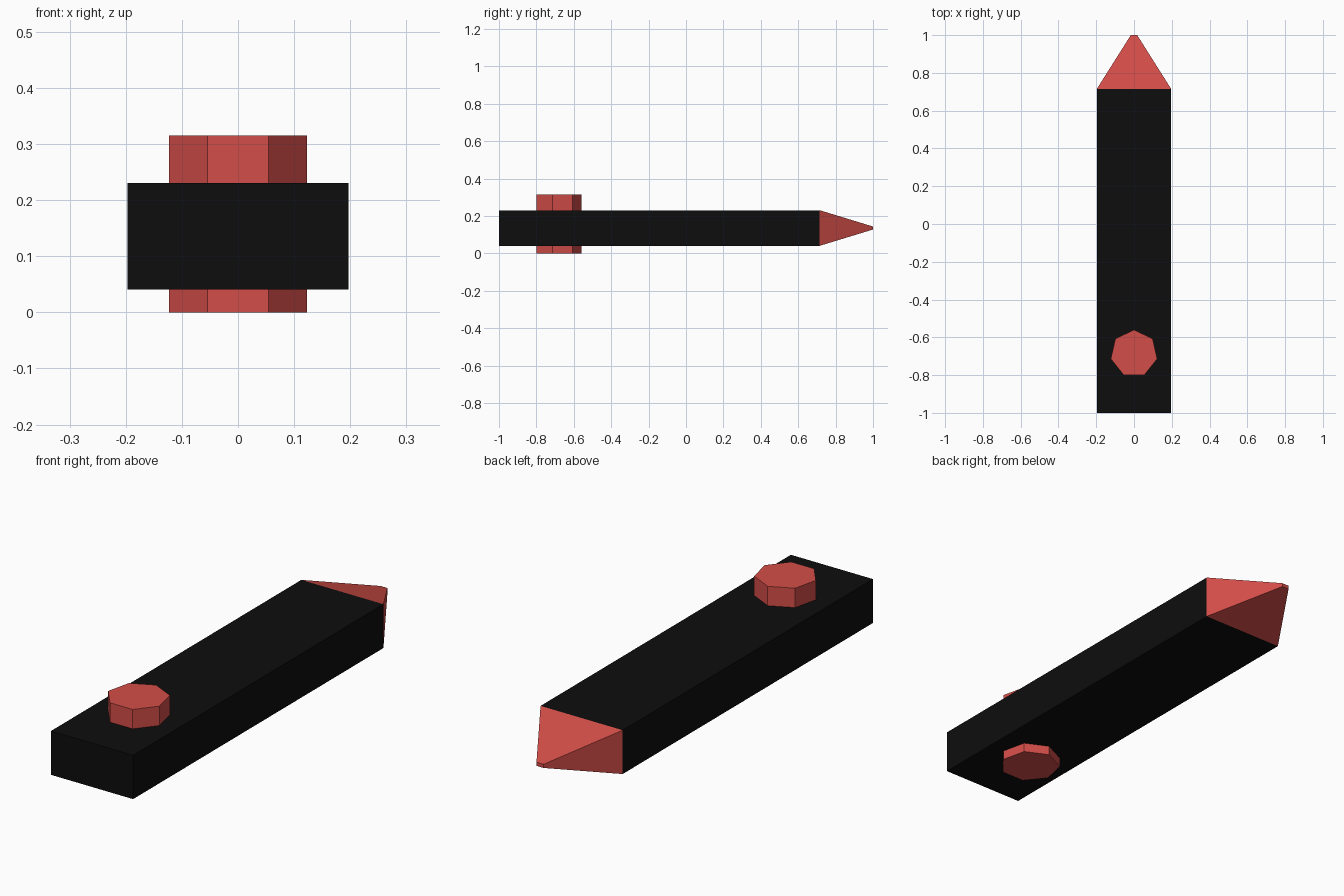
import bpy, bmesh, math
from mathutils import Matrix

if "Cube" in bpy.data.objects:
    bpy.data.objects.remove(bpy.data.objects["Cube"])


def material(name, rgb):
    m = bpy.data.materials.new(name)
    m.diffuse_color = (*rgb, 1)
    m.use_nodes = True
    m.node_tree.nodes["Principled BSDF"].inputs["Base Color"].default_value = m.diffuse_color
    return m


def add_object(name, bm, mat):
    bmesh.ops.recalc_face_normals(bm, faces=bm.faces)
    mesh = bpy.data.meshes.new(name)
    bm.to_mesh(mesh)
    bm.free()
    mesh.materials.append(mat)
    obj = bpy.data.objects.new(name, mesh)
    bpy.context.collection.objects.link(obj)
    return obj


def tapered_box(name, y0, half0, y1, half1, z, mat):
    """Box along y with (half width, half height) at each end."""
    bm = bmesh.new()
    bmesh.ops.create_cube(bm, size=2)
    for v in bm.verts:
        front = v.co.y < 0
        hx, hz = half0 if front else half1
        v.co = (v.co.x * hx, y0 if front else y1, z + v.co.z * hz)
    return add_object(name, bm, mat)


black = material("black", (0.004, 0.004, 0.004))
red = material("red", (0.65, 0.075, 0.065))

MID_Z = 0.136
HALF = (0.197, 0.095)

# Long flat bar and its pointed end
tapered_box("bar", -1.0, HALF, 0.715, HALF, MID_Z, black)
tapered_box("pointed_tip", 0.715, HALF, 1.0, (0.017, 0.008), MID_Z, red)

# Seven-sided pivot pin passing through the bar, one corner towards the tip
R, H = 0.126, 0.315
bm = bmesh.new()
ring = [bm.verts.new((R * math.sin(i * math.tau / 7),
                      -0.686 + R * math.cos(i * math.tau / 7), 0)) for i in range(7)]
base = bm.faces.new(ring)
top = bmesh.ops.extrude_face_region(bm, geom=[base], use_keep_orig=True)["geom"]
bmesh.ops.translate(bm, vec=(0, 0, H),
                    verts=[g for g in top if isinstance(g, bmesh.types.BMVert)])
add_object("pivot_pin", bm, red)
